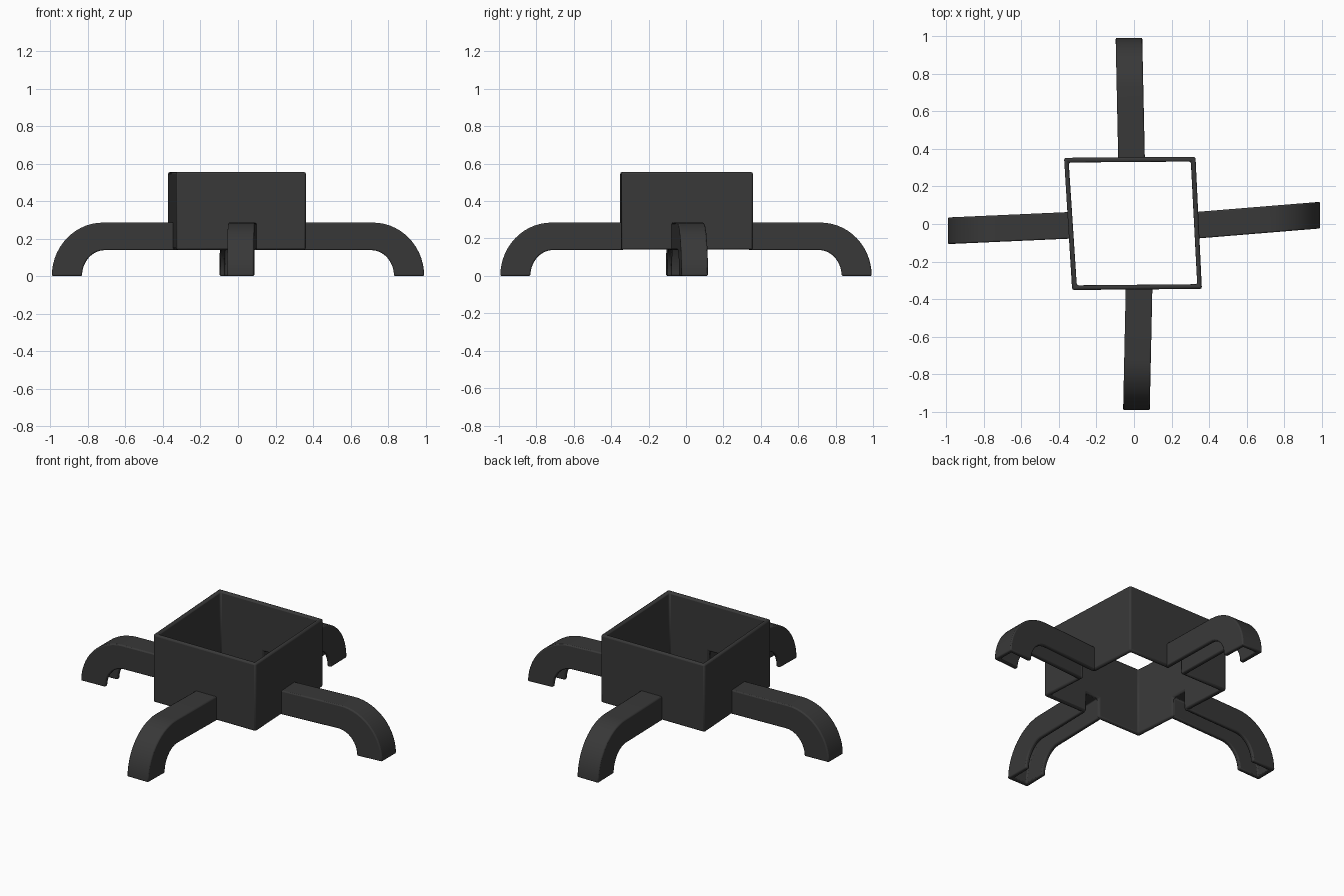
import bpy, bmesh, math
from mathutils import Vector

if "Cube" in bpy.data.objects:
    bpy.data.objects.remove(bpy.data.objects["Cube"])

T = 0.025            # wall thickness
HALF = 0.071         # half width of a leg
Z0, Z1 = 0.14, 0.555  # bottom and top of the box
LEG_TOP = 0.285

mat = bpy.data.materials.new("dark grey")
mat.diffuse_color = (0.04, 0.04, 0.04, 1)
mat.use_nodes = True
mat.node_tree.nodes["Principled BSDF"].inputs["Base Color"].default_value = mat.diffuse_color


def finish(name, bm, bevel):
    bmesh.ops.remove_doubles(bm, verts=bm.verts, dist=0.0005)
    bmesh.ops.recalc_face_normals(bm, faces=bm.faces)
    me = bpy.data.meshes.new(name)
    bm.to_mesh(me)
    bm.free()
    me.materials.append(mat)
    ob = bpy.data.objects.new(name, me)
    bpy.context.collection.objects.link(ob)
    mod = ob.modifiers.new("soft edges", 'BEVEL')
    mod.width = bevel
    mod.segments = 2
    mod.limit_method = 'ANGLE'
    mod.angle_limit = math.radians(50)
    bpy.context.view_layer.objects.active = ob
    ob.select_set(True)
    bpy.ops.object.shade_smooth_by_angle(angle=math.radians(40))
    ob.select_set(False)


# Legs: direction, sideways offset at the box and at the foot
LEGS = {
    "front_leg": (Vector((0, -1)), Vector((1, 0)), 0.027, 0.013),
    "right_leg": (Vector((1, 0)), Vector((0, 1)), -0.006, 0.047),
    "back_leg": (Vector((0, 1)), Vector((1, 0)), -0.013, -0.027),
    "left_leg": (Vector((-1, 0)), Vector((0, 1)), -0.007, -0.036),
}

# Box: open skewed frame, each wall notched where the leg channel enters
outer = [Vector(p) for p in ((-0.33, -0.352), (0.362, -0.346), (0.328, 0.358), (-0.373, 0.353))]
inner = [p - Vector((math.copysign(T, p.x), math.copysign(T, p.y))) for p in outer]
bm = bmesh.new()
for i, (d, side, off, _) in enumerate(LEGS.values()):
    j = (i + 1) % 4

    def wall(a, b):
        def at(u, z):      # point on the wall line at sideways position u
            s = (u - a.dot(side)) / (b.dot(side) - a.dot(side))
            p = a.lerp(b, s)
            return bm.verts.new((p.x, p.y, z))
        ua, ub = a.dot(side), b.dot(side)
        h = math.copysign(HALF - T, ub - ua)
        zn = LEG_TOP - T
        return [at(ua, Z0), at(off - h, Z0), at(off - h, zn), at(off + h, zn),
                at(off + h, Z0), at(ub, Z0), at(ub, Z1), at(ua, Z1)]
    o, n = wall(outer[i], outer[j]), wall(inner[i], inner[j])
    for ring in (o, n):
        bm.faces.new((ring[0], ring[1], ring[2], ring[7]))
        bm.faces.new((ring[2], ring[3], ring[6], ring[7]))
        bm.faces.new((ring[3], ring[4], ring[5], ring[6]))
    for k in (0, 1, 2, 3, 4, 6):
        bm.faces.new((o[k], o[k + 1], n[k + 1], n[k]))
finish("box_frame", bm, 0.01)


def ellipse(cx, rx, rz, t):
    return cx + rx * math.sin(t), rz * math.cos(t)


# Leg side profile: outer edge, channel ceiling and lower edge at each station
stations = [((0.335, LEG_TOP), (0.335, LEG_TOP - T), (0.335, 0.138))]
N = 14
for k in range(N + 1):
    t = k / N * math.pi / 2
    stations.append((ellipse(0.72, 0.273, LEG_TOP, t),
                     ellipse(0.72, 0.273 - T, LEG_TOP - T, t),
                     ellipse(0.71, 0.122, 0.138, t)))

# Legs: downward-open channels bending to the ground
for name, (d, side, base, end) in LEGS.items():
    bm = bmesh.new()
    rings = []
    for top, ceil, low in stations:
        w = HALF - T
        section = [(low, -HALF), (top, -HALF), (top, HALF), (low, HALF),
                   (low, w), (ceil, w), (ceil, -w), (low, -w)]
        ring = []
        for (r, z), u in section:
            shift = base + (end - base) * (r - 0.34) / 0.65
            p = d * r + side * (u + shift)
            ring.append(bm.verts.new((p.x, p.y, max(z, 0))))
        rings.append(ring)
    for a, b in zip(rings, rings[1:]):
        for k in range(8):
            m = (k + 1) % 8
            bm.faces.new((a[k], a[m], b[m], b[k]))
    for ring in (rings[0], rings[-1]):     # end caps of the channel
        for q in ((0, 1, 6, 7), (1, 2, 5, 6), (2, 3, 4, 5)):
            bm.faces.new([ring[k] for k in q])
    finish(name, bm, 0.007)
